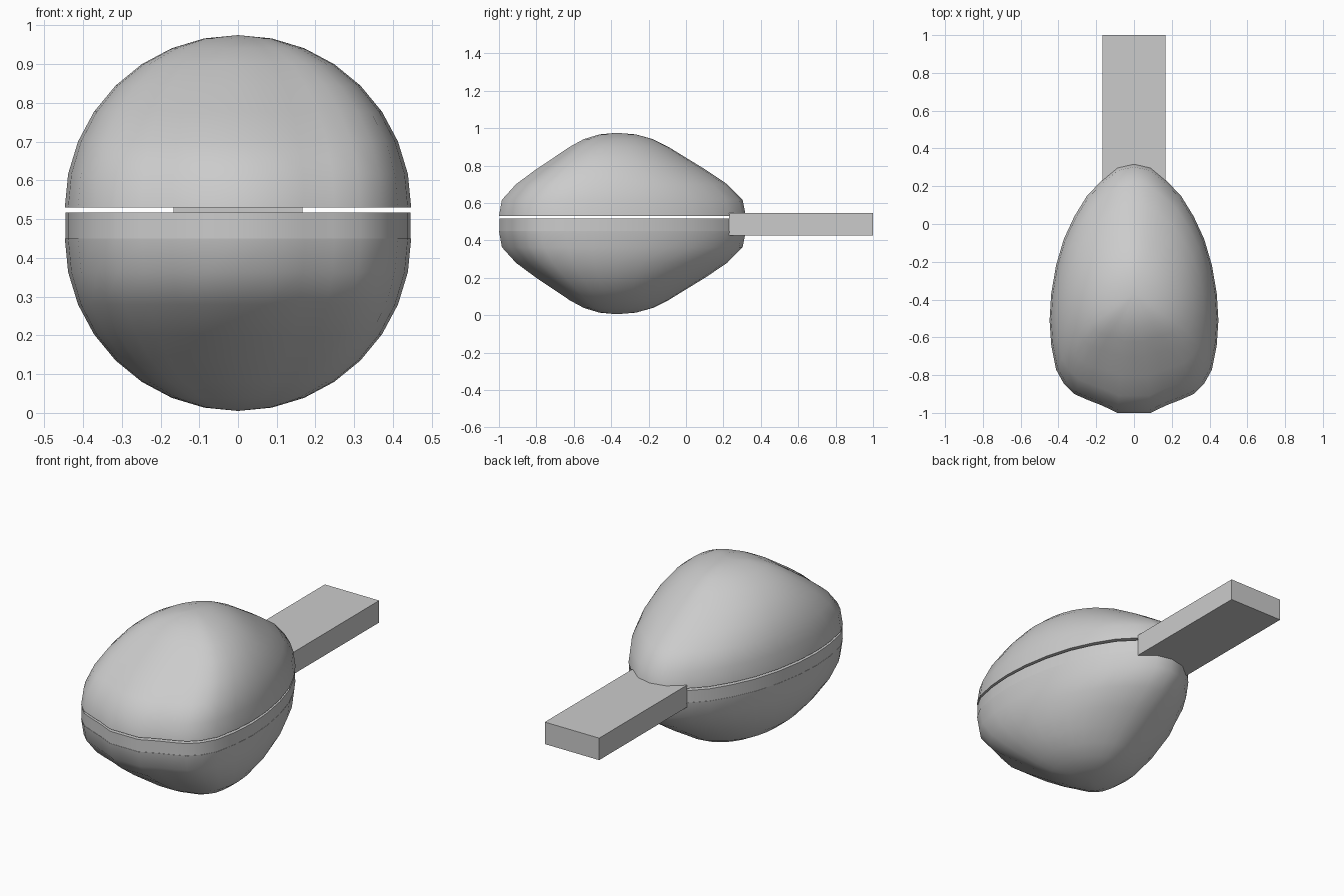
import bpy, bmesh, math

if "Cube" in bpy.data.objects:
    bpy.data.objects.remove(bpy.data.objects["Cube"], do_unlink=True)

grey = bpy.data.materials.new("plain grey")
grey.use_nodes = True
colour = (0.6, 0.6, 0.6, 1)
grey.diffuse_color = colour
grey.node_tree.nodes["Principled BSDF"].inputs["Base Color"].default_value = colour

RADIUS, POLE_Y = 0.447, -0.37
# Egg outline, back tip to front, at equal angles round one side
OUTLINE_Y = [0.32, 0.30, 0.23, 0.15, 0.04, -0.08, -0.22, -0.37, -0.51,
             -0.64, -0.77, -0.845, -0.9, -0.93, -0.96, -1.0, -1.0]
# Length of each ring, from the rim towards the pole
RING_LENGTH = [1, 0.975, 0.855, 0.69, 0.53, 0.4, 0.28, 0.148]


def add_ring(bm, z, width, length):
    ring = []
    for i in range(32):
        x = RADIUS * math.sin(i * math.pi / 16) * width
        y = OUTLINE_Y[min(i, 32 - i)]
        ring.append(bm.verts.new((x, POLE_Y + (y - POLE_Y) * length, z)))
    return ring


def bridge(bm, a, b):
    for i in range(32):
        j = (i + 1) % 32
        bm.faces.new((a[i], a[j], b[j], b[i]))


def finish(bm, name, smooth=True):
    bmesh.ops.recalc_face_normals(bm, faces=bm.faces[:])
    mesh = bpy.data.meshes.new(name)
    bm.to_mesh(mesh)
    bm.free()
    mesh.materials.append(grey)
    obj = bpy.data.objects.new(name, mesh)
    bpy.context.collection.objects.link(obj)
    if smooth:
        bpy.ops.object.select_all(action="DESELECT")
        obj.select_set(True)
        bpy.context.view_layer.objects.active = obj
        bpy.ops.object.shade_smooth_by_angle(angle=math.radians(40))


def half_shell(name, rim_z, direction):
    bm = bmesh.new()
    rings = []
    for k, length in enumerate(RING_LENGTH):
        angle = k * math.pi / 16
        z = rim_z + direction * 0.445 * math.sin(angle)
        rings.append(add_ring(bm, z, math.cos(angle), length))
    for a, b in zip(rings, rings[1:]):
        bridge(bm, a, b)
    pole = bm.verts.new((0, POLE_Y, rim_z + direction * 0.445))
    for i in range(32):
        bm.faces.new((rings[-1][i], rings[-1][(i + 1) % 32], pole))
    bm.faces.new(rings[0])
    finish(bm, name)


# Two domed halves, with a narrow slot below the upper one
half_shell("upper_shell", 0.53, 1)
half_shell("lower_shell", 0.45, -1)

# Straight-sided band on top of the lower half
bm = bmesh.new()
low = add_ring(bm, 0.45, 0.997, 0.997)
high = add_ring(bm, 0.517, 0.997, 0.997)
bridge(bm, low, high)
bm.faces.new(low)
bm.faces.new(high)
finish(bm, "middle_band")

# Plain rectangular handle
bm = bmesh.new()
bmesh.ops.create_cube(bm, size=1)
for v in bm.verts:
    v.co = (v.co.x * 0.334, 0.615 + v.co.y * 0.77, 0.486 + v.co.z * 0.122)
finish(bm, "handle", smooth=False)
